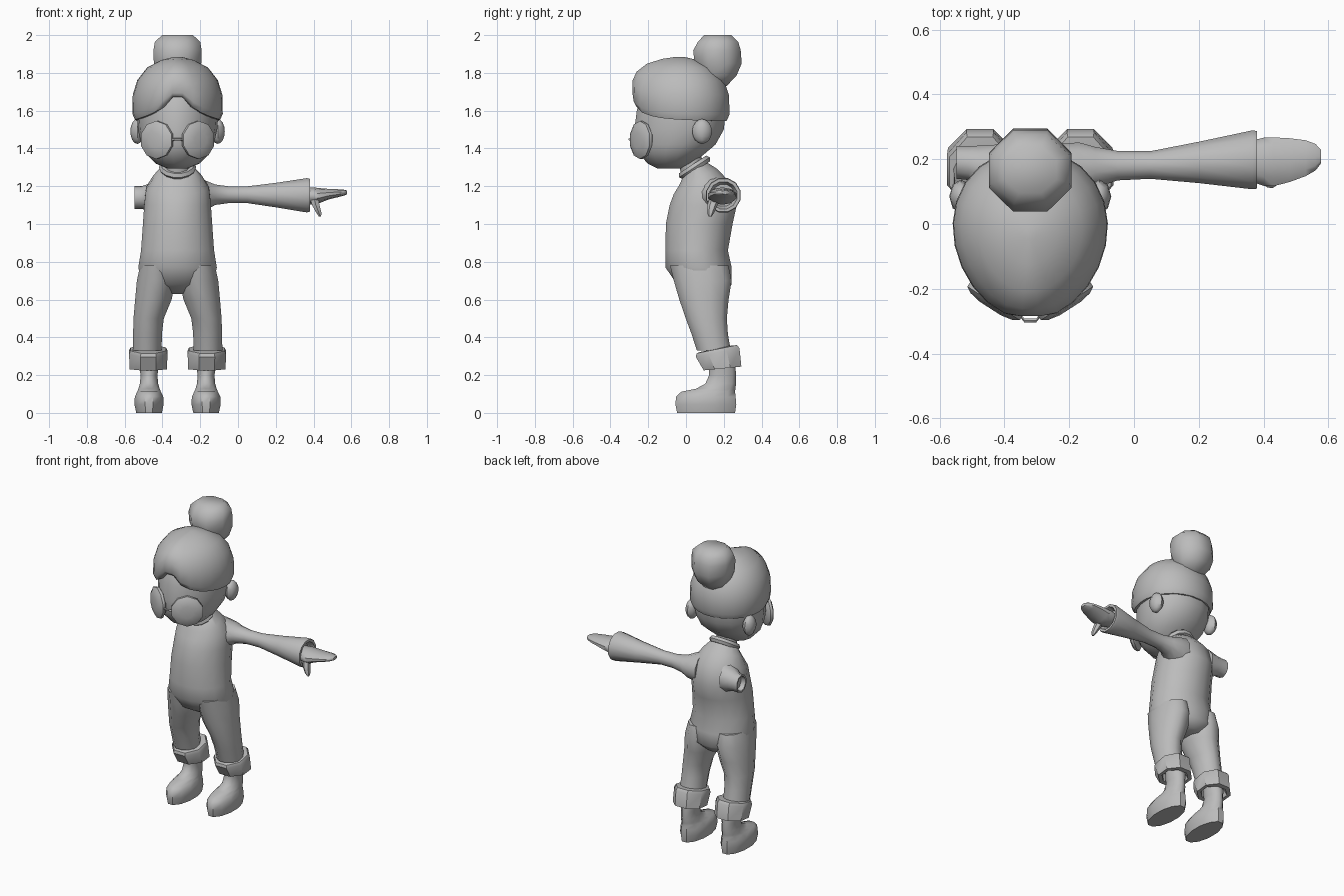
import bpy, bmesh, math
from mathutils import Vector, Matrix

if "Cube" in bpy.data.objects:
    bpy.data.objects.remove(bpy.data.objects["Cube"], do_unlink=True)

MID = -0.32  # centre line of the body
X, Y, Z = Vector((1, 0, 0)), Vector((0, 1, 0)), Vector((0, 0, 1))

grey = bpy.data.materials.new("plain grey")
grey.use_nodes = True
colour = (0.5, 0.5, 0.5, 1)
grey.diffuse_color = colour
grey.node_tree.nodes["Principled BSDF"].inputs["Base Color"].default_value = colour


def finish(name, bm, angle=50):
    bmesh.ops.recalc_face_normals(bm, faces=bm.faces)
    mesh = bpy.data.meshes.new(name)
    bm.to_mesh(mesh)
    bm.free()
    obj = bpy.data.objects.new(name, mesh)
    bpy.context.collection.objects.link(obj)
    mesh.materials.append(grey)
    bpy.ops.object.select_all(action='DESELECT')
    obj.select_set(True)
    bpy.context.view_layer.objects.active = obj
    bpy.ops.object.shade_smooth_by_angle(angle=math.radians(angle))
    return obj


def ring(centre, u, v, sides=12, egg=0):
    """Elliptical cross-section; egg widens the +v end and narrows the other."""
    points = []
    for i in range(sides):
        a = math.tau * (i + 0.5) / sides
        points.append(centre + u * math.cos(a) * (1 + egg * math.sin(a)) + v * math.sin(a))
    return points


def skin(name, rings, angle=50):
    """Join neighbouring cross-sections with quads and cap both ends."""
    bm = bmesh.new()
    loops = [[bm.verts.new(p) for p in r] for r in rings]
    n = len(loops[0])
    for low, high in zip(loops, loops[1:]):
        for i in range(n):
            j = (i + 1) % n
            bm.faces.new((low[i], low[j], high[j], high[i]))
    bm.faces.new(loops[0])
    bm.faces.new(loops[-1])
    return finish(name, bm, angle)


def upright(name, rows, x=0, sides=12, egg=0, angle=50):
    """Rows of height, half width, front y, back y, optional tilt and x shift."""
    rings = []
    for z, half, front, back, *extra in rows:
        tilt = extra[0] if extra else 0
        shift = extra[1] if len(extra) > 1 else 0
        v = Matrix.Rotation(tilt, 3, 'X') @ Y * (back - front) / 2
        centre = Vector((MID + x + math.copysign(shift, x), (front + back) / 2, z))
        rings.append(ring(centre, X * half, v, sides, egg))
    return skin(name, rings, angle)


def sideways(name, rows, sides=10, angle=50):
    """Rows of x, y, z, half depth, half height."""
    return skin(name, [ring(Vector((x, y, z)), Y * d, Z * h, sides)
                       for x, y, z, d, h in rows], angle)


def ball(name, centre, size, segments=12):
    bm = bmesh.new()
    bmesh.ops.create_uvsphere(bm, u_segments=segments, v_segments=8, radius=1)
    bmesh.ops.transform(bm, verts=bm.verts,
                        matrix=Matrix.Translation(centre) @ Matrix.Diagonal((*size, 1)))
    return finish(name, bm)


# Torso
upright("torso", [
    (.63, .07, .04, .2), (.68, .19, -.05, .245), (.77, .212, -.112, .245),
    (.86, .197, -.112, .225), (1, .187, -.11, .25), (1.1, .18, -.09, .272),
    (1.19, .17, -.07, .24, .2), (1.25, .13, -.045, .175, .4),
    (1.3, .085, -.02, .11, .55)], sides=16)

# Neck and tilted rolled collar
upright("neck", [(1.22, .07, -.02, .11, .5), (1.4, .065, -.06, .08, .5)])
bpy.ops.mesh.primitive_torus_add(major_segments=14, minor_segments=6,
                                 major_radius=.078, minor_radius=.021,
                                 location=(MID, .045, 1.3), rotation=(.58, 0, 0))
collar = bpy.context.object
collar.name = "collar"
collar.data.materials.append(grey)
bpy.ops.object.shade_smooth_by_angle(angle=1)

# Trouser legs, turned-up cuffs and shoes
for side, label in ((1, "left"), (-1, "right")):
    upright(label + "_trouser_leg", [
        (.78, .09, -.09, .23, 0, .11), (.7, .106, -.07, .247, 0, .112),
        (.6, .1, -.04, .23, 0, .127), (.5, .083, -.005, .22, 0, .152),
        (.42, .079, .025, .225, 0, .158), (.33, .079, .055, .24, 0, .16)],
        x=side * .001)
    upright(label + "_trouser_cuff", [
        (.3, .06, .1, .25, .1), (.235, .085, .115, .27, .1),
        (.235, .107, .085, .302, .1), (.32, .11, .04, .295, .2),
        (.337, .102, .045, .28, .2), (.34, .07, .07, .25, .2)],
        x=side * .155, sides=8, angle=40)
    upright(label + "_shoe", [
        (0, .07, -.052, .265), (.045, .08, -.062, .272), (.085, .078, -.058, .268),
        (.112, .065, -.03, .265), (.128, .058, .05, .265), (.155, .05, .1, .268),
        (.2, .046, .12, .267), (.24, .053, .12, .265), (.3, .053, .12, .255)],
        x=side * .151)

# Complete left sleeve, flared and hollow at the wrist
sideways("left_sleeve", [
    (-.24, .13, 1.15, .12, .11), (-.17, .16, 1.152, .095, .08),
    (-.12, .175, 1.155, .065, .056), (-.05, .18, 1.155, .047, .046),
    (.05, .182, 1.155, .044, .046), (.2, .19, 1.153, .066, .067),
    (.365, .198, 1.152, .094, .094), (.38, .198, 1.152, .092, .09),
    (.38, .198, 1.152, .075, .074), (.34, .198, 1.152, .06, .06)], sides=12)

# Left hand with a drooping thumb
sideways("left_hand", [
    (.34, .195, 1.15, .06, .04), (.4, .192, 1.148, .078, .046),
    (.43, .192, 1.15, .079, .04), (.48, .197, 1.158, .071, .028),
    (.53, .203, 1.163, .058, .021), (.56, .206, 1.166, .043, .016),
    (.577, .208, 1.167, .022, .01)])
skin("left_thumb", [ring(Vector(p), X * r, Y * r * 1.2, 6) for p, r in (
    ((.4, .16, 1.15), .026), ((.412, .14, 1.1), .023),
    ((.428, .13, 1.06), .016), ((.434, .128, 1.04), .007))])

# Short open right sleeve stub
sideways("right_sleeve_stub", [
    (-.42, .15, 1.14, .1, .1), (-.48, .175, 1.14, .07, .07),
    (-.51, .188, 1.14, .055, .06), (-.547, .19, 1.14, .053, .06),
    (-.547, .19, 1.14, .043, .049), (-.515, .19, 1.14, .04, .046)])

# Head, including the nape
upright("head", [
    (1.293, .05, -.15, -.02), (1.32, .115, -.205, .035), (1.37, .165, -.25, .1),
    (1.42, .19, -.272, .16), (1.5, .208, -.278, .205), (1.6, .215, -.265, .215),
    (1.7, .2, -.24, .2), (1.8, .12, -.15, .12)], sides=16, egg=.15)

# Hair cap with a centre parting that lifts the fringe into a peak
PROFILE = ((0, .84), (0, .95), (.1, 1.01), (.4, 1), (.63, .9),
           (.83, .68), (.95, .36), (1, .08))
hair = []
for rise, scale in PROFILE:
    hoop = ring(Vector((MID, -.032, 0)), X * .236 * scale, Y * .262 * scale, 24, .1)
    for i, p in enumerate(hoop):
        turn = math.tau * (i + .5) / 24 + math.pi / 2
        from_front = abs((turn + math.pi) % math.tau - math.pi)
        from_front = math.pi - abs(math.pi - from_front)
        edge = 1.545 + .165 * math.exp(-from_front / .5)
        p.z = edge + (1.885 - edge) * rise
        if from_front < .2:
            p.y += .012 * (1 - rise)
    hair.append(hoop)
skin("hair", hair)

# Bun
upright("hair_bun", [
    (1.73, .07, .08, .22), (1.785, .115, .07, .275), (1.85, .136, .035, .305),
    (1.92, .138, .028, .3), (1.965, .13, .055, .285), (2, .088, .09, .245)],
    sides=8, angle=60)

# Ears and wrap-around spectacles
for side, label in ((1, "left"), (-1, "right")):
    ball(label + "_ear", (MID + side * .213, .085, 1.49), (.037, .052, .066), 8)
    across = Vector((side * .84, .54, 0))
    outward = Vector((side * .54, -.84, 0))
    middle = Vector((MID + side * .109, -.238, 1.445))
    skin(label + "_lens", [ring(middle + outward * d, across * r, Z * r, 10)
                           for d, r in ((-.02, .085), (-.008, .101), (.008, .101),
                                        (.02, .08), (.027, .04))])
sideways("spectacle_bridge", [
    (MID - .04, -.27, 1.44, .007, .007), (MID - .018, -.298, 1.448, .007, .007),
    (MID + .018, -.298, 1.448, .007, .007), (MID + .04, -.27, 1.44, .007, .007)], sides=6)
